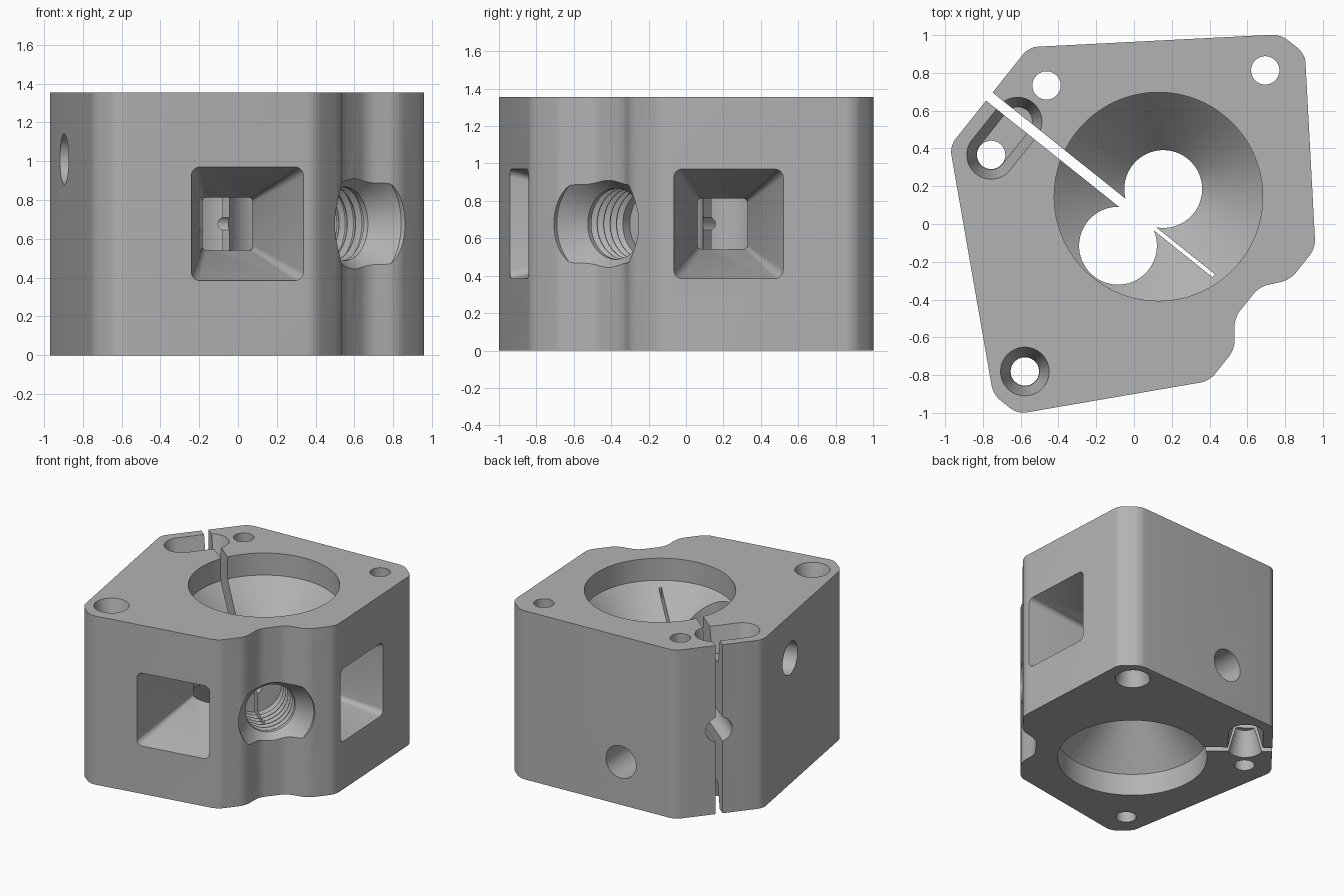
import bpy, bmesh, math
from mathutils import Matrix, Vector

if "Cube" in bpy.data.objects:
    bpy.data.objects.remove(bpy.data.objects["Cube"], do_unlink=True)

H = 0.6775  # half height of the block
# Working frame: x runs along the clamping slit, y across it, z = 0 at mid height.
PLACE = Matrix.Translation((0.035, 0.035, H)) @ Matrix.Rotation(math.radians(-38.6), 4, 'Z')
MATE = Matrix.Rotation(math.pi, 4, 'X')  # half turn that repeats each feature

metal = bpy.data.materials.new("grey metal")
metal.use_nodes = True
metal.diffuse_color = (0.45, 0.45, 0.45, 1)
metal.node_tree.nodes["Principled BSDF"].inputs["Base Color"].default_value = (0.45, 0.45, 0.45, 1)


def make(name, bm, turn=Matrix()):
    bmesh.ops.transform(bm, matrix=PLACE @ turn, verts=bm.verts)
    bmesh.ops.recalc_face_normals(bm, faces=bm.faces)
    mesh = bpy.data.meshes.new(name)
    bm.to_mesh(mesh)
    bm.free()
    mesh.materials.append(metal)
    ob = bpy.data.objects.new(name, mesh)
    bpy.context.collection.objects.link(ob)
    return ob


def frame(axis):
    axis = Vector(axis).normalized()
    side = Vector((0, 1, 0)) if abs(axis.x) > 0.99 else Vector((0, 0, 1)).cross(axis)
    if side.length < 0.1:
        side = Vector((1, 0, 0))
    side.normalize()
    return side, axis.cross(side)


def ring(centre, axis, r, n=48, square=False):
    """Circle, or rounded square, around a centre."""
    u, v = frame(axis)
    pts = []
    for i in range(n):
        a = 2 * math.pi * (i + 0.5) / n
        c, s = math.cos(a), math.sin(a)
        if square:
            k = 0.16 * r
            c = math.copysign(1, c) * (r - k) + k * c
            s = math.copysign(1, s) * (r - k) + k * s
        else:
            c, s = c * r, s * r
        pts.append(Vector(centre) + u * c + v * s)
    return pts


def loft(rings):
    bm = bmesh.new()
    loops = [[bm.verts.new(p) for p in r] for r in rings]
    n = len(loops[0])
    for a, b in zip(loops, loops[1:]):
        for i in range(n):
            j = (i + 1) % n
            bm.faces.new((a[i], a[j], b[j], b[i]))
    bm.faces.new(loops[0])
    bm.faces.new(loops[-1])
    return bm


def hull(rings):
    bm = bmesh.new()
    verts = [bm.verts.new(p) for r in rings for p in r]
    res = bmesh.ops.convex_hull(bm, input=verts)
    loose = set(res["geom_interior"]) | set(res["geom_unused"])
    bmesh.ops.delete(bm, geom=[v for v in loose if isinstance(v, bmesh.types.BMVert)], context='VERTS')
    return bm


def box(x0, x1, width):
    bm = bmesh.new()
    bmesh.ops.create_cube(bm, size=1)
    bmesh.ops.scale(bm, vec=(x1 - x0, width, 4 * H), verts=bm.verts)
    bmesh.ops.translate(bm, vec=((x0 + x1) / 2, 0, 0), verts=bm.verts)
    return bm


Z = Vector((0, 0, 1))
X = Vector((1, 0, 0))

# Block: symmetric outline with softened upright edges
half = [(0.72, 0.105), (0.825, 0.235), (0.825, 0.45), (0.14, 1.22), (-0.025, 1.22), (-1.025, 0.335)]
outline = half + [(x, -y) for x, y in reversed(half)]
bm = loft([[Vector((x, y, z)) for x, y in outline] for z in (-H, H)])
upright = [e for e in bm.edges if abs(e.verts[0].co.z - e.verts[1].co.z) > H]
bmesh.ops.bevel(bm, geom=upright, offset=0.045, segments=5, profile=0.5, affect='EDGES')
block = make("clamp_block", bm)

cutters = []


def cut(name, build, *args, mated=False):
    for turn in ([Matrix(), MATE] if mated else [Matrix()]):
        ob = make(name, build(*args), turn)
        ob.hide_render = True
        cutters.append(ob)


# Funnel with a straight rim, narrowing to an offset bore
rim = Vector((0.005, 0.145, 0))
bore = Vector((0, 0.192, 0))
cut("funnel_cutter", loft, [ring(rim + Z * 0.8, Z, 0.552, 96), ring(rim + Z * 0.5, Z, 0.552, 96),
                            ring(bore + Z * 0.15, Z, 0.204, 96)], mated=True)
cut("bore_cutter", loft, [ring(bore + Z * 0.52, Z, 0.206, 64),
                          ring(bore - Z * 0.52, Z, 0.206, 64)], mated=True)

# Tapered square windows
out = Vector((0.747, 0.665, 0)).normalized()
cut("window_cutter", loft, [ring(bore + out * d, out, r, 40, True)
                            for d, r in ((0.85, 0.31), (0.2, 0.135), (0.08, 0.135))], mated=True)

# Clamping slit and the fine relief slit opposite
cut("wide_slit_cutter", box, -1.3, 0.0, 0.055)
cut("fine_slit_cutter", box, 0.05, 0.495, 0.02)

# Threaded side port with a conical mouth
profile = [(0.3, 0.19)]
for i in range(5):
    t = 0.36 + i * 0.055
    profile += [(t, 0.19), (t + 0.02, 0.215), (t + 0.03, 0.215), (t + 0.05, 0.19)]
profile += [(0.66, 0.19), (0.8, 0.29), (1.0, 0.29)]
cut("port_cutter", loft, [ring(X * t, X, r, 48) for t, r in profile])

# Wire passage along the slit
cut("passage_cutter", loft, [ring(X * t, X, r, 32)
                             for t, r in ((-1.3, 0.1), (-0.5, 0.1), (-0.49, 0.043), (0.4, 0.043))])

# Round pocket in each plain side
face = Vector((-0.66, 0.75, 0)).normalized()
spot = Vector((-0.665, 0.628, 0.345 - H))
cut("side_pocket_cutter", loft, [ring(spot + face * d, face, 0.13) for d in (0.2, -0.32)], mated=True)


# Countersunk corner holes
def sink(p):
    return [ring(p + Z * (H + 0.02), Z, 0.134), ring(p + Z * (H - 0.2), Z, 0.078)]


corner = Vector((0.03, -1.02, 0))
clamp = Vector((-0.825, -0.235, 0))
for p in (corner, clamp):
    cut("screw_hole_cutter", loft, [ring(p + Z, Z, 0.075), ring(p - Z, Z, 0.075)], mated=True)
cut("countersink_cutter", loft, sink(corner), mated=True)
cut("swept_sink_cutter", hull, sink(clamp) + sink(clamp + Vector((0, 0.225, 0))), mated=True)

# Carve the block
bpy.context.view_layer.objects.active = block
for c in cutters:
    mod = block.modifiers.new(c.name, 'BOOLEAN')
    mod.operation = 'DIFFERENCE'
    mod.solver = 'EXACT'
    mod.object = c
    bpy.ops.object.modifier_apply(modifier=mod.name)
for c in cutters:
    bpy.data.objects.remove(c, do_unlink=True)

bpy.ops.object.select_all(action='DESELECT')
block.select_set(True)
bpy.ops.object.shade_smooth_by_angle(angle=math.radians(30))
